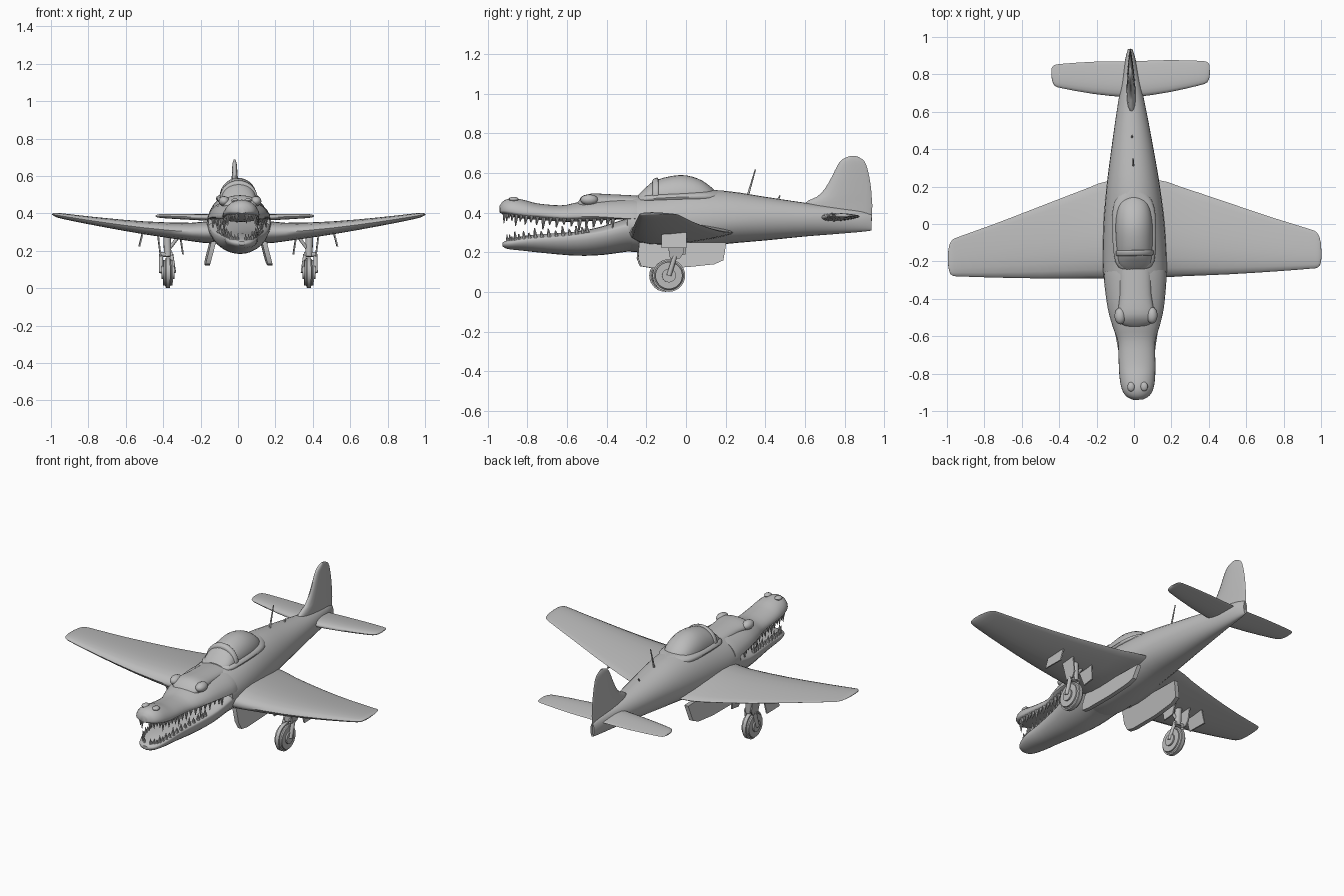
import bpy, bmesh, math
from mathutils import Vector, Matrix

cube = bpy.data.objects.get("Cube")
if cube:
    bpy.data.objects.remove(cube)

YAW = 0.022  # the whole aircraft sits slightly turned
grey = bpy.data.materials.new("plain_grey")
grey.use_nodes = True
grey.diffuse_color = (0.5, 0.5, 0.5, 1)
grey.node_tree.nodes["Principled BSDF"].inputs["Base Color"].default_value = (0.5, 0.5, 0.5, 1)


def finish(name, bm, angle=40):
    """Turn a bmesh into a smooth shaded object."""
    bmesh.ops.recalc_face_normals(bm, faces=bm.faces)
    mesh = bpy.data.meshes.new(name)
    bm.to_mesh(mesh)
    bm.free()
    obj = bpy.data.objects.new(name, mesh)
    bpy.context.collection.objects.link(obj)
    mesh.materials.append(grey)
    obj.rotation_euler.z = YAW
    bpy.ops.object.select_all(action='DESELECT')
    obj.select_set(True)
    bpy.context.view_layer.objects.active = obj
    bpy.ops.object.shade_smooth_by_angle(angle=math.radians(angle))
    return obj


def refine(stations, n=3):
    """Catmull-Rom interpolation between stations."""
    pts = [stations[0]] + list(stations) + [stations[-1]]
    out = []
    for a, b, c, d in zip(pts, pts[1:], pts[2:], pts[3:]):
        for k in range(n):
            t = k / n
            out.append([q + t / 2 * (r - p + t * (2*p - 5*q + 4*r - s + t * (3*q - p - 3*r + s)))
                        for p, q, r, s in zip(a, b, c, d)])
    return out + [list(stations[-1])]


def skin(name, rings, angle=40):
    bm = bmesh.new()
    loops = [[bm.verts.new(p) for p in ring] for ring in rings]
    n = len(loops[0])
    for a, b in zip(loops, loops[1:]):
        for i in range(n):
            j = (i + 1) % n
            bm.faces.new((a[i], a[j], b[j], b[i]))
    bm.faces.new(loops[0])
    bm.faces.new(loops[-1])
    return finish(name, bm, angle)


def hull(name, stations, sides=28):
    """Stations: y, half width, top, widest height, bottom."""
    rings = []
    for y, w, top, mid, low in refine(stations):
        ring = []
        for i in range(sides):
            a = math.tau * i / sides
            s = math.sin(a)
            ring.append((w * math.cos(a), y, mid + s * (top - mid if s > 0 else mid - low)))
        rings.append(ring)
    return skin(name, rings)


def foil(name, stations, upright=False, sides=20):
    """Stations: span, leading y, trailing y, offset, thickness."""
    rings = []
    for span, lead, trail, off, thick in refine(stations, 2):
        ring = []
        for i in range(sides):
            a = math.tau * i / sides
            c = (1 - math.cos(a)) / 2
            h = off + thick * math.sin(a) * (0.72 - 0.5 * c)
            y = lead + (trail - lead) * c
            ring.append((h, y, span) if upright else (span, y, h))
        rings.append(ring)
    return skin(name, rings, 60)


def both(half):
    """Mirror half-span stations across the centre."""
    return [(-s[0],) + s[1:] for s in reversed(half)] + half


def rod(bm, a, b, r1, r2=None, seg=10):
    a, b = Vector(a), Vector(b)
    d = b - a
    m = Matrix.Translation((a + b) / 2) @ d.to_track_quat('Z', 'Y').to_matrix().to_4x4()
    bmesh.ops.create_cone(bm, cap_ends=True, segments=seg, radius1=r1,
                          radius2=r1 if r2 is None else r2, depth=d.length, matrix=m)


def plate(name, outline, top_x, low_x, thick):
    """Upright y-z outline leaning from low_x (bottom) to top_x (top)."""
    zs = [z for _, z in outline]
    lo, hi = min(zs), max(zs)
    rings = [[(low_x + (top_x - low_x) * (z - lo) / (hi - lo) + o, y, z) for y, z in outline]
             for o in (-thick / 2, thick / 2)]
    return skin(name, rings, 30)


# Fuselage, upper and lower jaws
hull("fuselage", [
    (-.3, .166, .478, .34, .205), (-.2, .172, .49, .34, .2), (0, .163, .515, .35, .215),
    (.2, .143, .51, .36, .242), (.4, .113, .48, .37, .26), (.6, .08, .45, .37, .28),
    (.75, .052, .43, .37, .292), (.88, .028, .41, .36, .303), (.935, .012, .39, .35, .31)])
hull("upper_jaw", [
    (-.94, .025, .435, .41, .4), (-.92, .062, .46, .41, .392), (-.88, .085, .473, .405, .38),
    (-.82, .095, .465, .395, .37), (-.75, .098, .447, .39, .364), (-.63, .1, .437, .38, .355),
    (-.55, .125, .452, .38, .355), (-.45, .15, .47, .38, .36), (-.3, .167, .477, .37, .365),
    (-.25, .165, .478, .37, .35)])
hull("lower_jaw", [
    (-.925, .02, .25, .24, .23), (-.9, .056, .262, .245, .217), (-.82, .084, .282, .258, .208),
    (-.7, .095, .294, .268, .195), (-.55, .12, .305, .28, .183), (-.42, .148, .332, .3, .187),
    (-.3, .165, .37, .33, .203), (-.25, .166, .37, .33, .205)])

# Raised brow behind the snout, with eyes and nostrils
hull("brow", [
    (-.55, .05, .45, .43, .4), (-.525, .085, .475, .45, .4), (-.48, .098, .496, .455, .4),
    (-.38, .085, .493, .455, .4), (-.22, .085, .485, .45, .4)])
for s, side in ((1, "left"), (-1, "right")):
    for part, pos, size in (("eye", (s * .085, -.49, .465), (.03, .045, .027)),
                            ("nostril", (s * .035, -.87, .468), (.02, .025, .012))):
        bm = bmesh.new()
        bmesh.ops.create_uvsphere(bm, u_segments=14, v_segments=8, radius=1,
                                  matrix=Matrix.Translation(pos) @ Matrix.Diagonal((*size, 1)))
        finish(f"{side}_{part}", bm)

# Canopy with its frame hoop
hull("canopy", [
    (-.24, .06, .49, .47, .45), (-.21, .085, .52, .475, .45), (-.15, .094, .565, .48, .45),
    (-.03, .1, .59, .485, .45), (.06, .092, .572, .485, .45), (.12, .07, .535, .48, .45),
    (.15, .03, .505, .47, .45)])
hull("canopy_frame", [
    (-.17, .093, .558, .48, .45), (-.165, .1, .57, .48, .45),
    (-.145, .101, .577, .48, .45), (-.14, .094, .57, .48, .45)])
hull("canopy_sill", [
    (-.25, .05, .48, .46, .44), (-.2, .105, .5, .47, .44), (0, .118, .512, .48, .44),
    (.12, .1, .515, .48, .44), (.2, .04, .51, .47, .44)])

# Wings, tailplane and fin
foil("wings", both([
    (.12, -.29, .235, .3, .12), (.25, -.285, .195, .3, .095), (.5, -.28, .105, .322, .067),
    (.75, -.27, .015, .355, .045), (.93, -.26, -.045, .383, .03), (.975, -.255, -.065, .391, .022),
    (.992, -.235, -.1, .394, .012), (.998, -.2, -.14, .395, .004)]))
foil("tailplane", both([
    (.04, .68, .87, .377, .04), (.2, .7, .872, .38, .032), (.36, .732, .865, .385, .024),
    (.41, .75, .858, .386, .016), (.423, .79, .84, .386, .006)]))
foil("tail_fin", [
    (.31, .8, .934, 0, .03), (.37, .65, .938, 0, .045), (.44, .59, .94, 0, .045),
    (.48, .66, .937, 0, .04), (.52, .7, .934, 0, .036), (.58, .735, .925, 0, .032),
    (.64, .765, .91, 0, .026), (.67, .79, .89, 0, .02), (.687, .83, .855, 0, .008)], True)

# Radio masts
bm = bmesh.new()
rod(bm, (.003, .31, .48), (.003, .35, .618), .006, .003)
rod(bm, (0, .46, .46), (0, .475, .487), .006, .003)
finish("radio_masts", bm)


# Teeth follow the jaw edges and round the snout
def teeth(name, edge, direction, lengths):
    bm = bmesh.new()
    pts = refine(edge, 4)
    for s in (-1, 1):
        for i, (x, y, z) in enumerate(pts):
            size = lengths[i % len(lengths)]
            rod(bm, (s * x, y, z - direction * .012),
                (s * x * 1.02, y - .004, z + direction * size), .011, .001, 7)
    finish(name, bm)


teeth("upper_teeth", [(.025, -.915, .396), (.066, -.875, .387), (.083, -.78, .37),
                      (.09, -.65, .36), (.115, -.5, .358), (.14, -.37, .365)], -1,
      (.05, .024, .035, .02, .028))
teeth("lower_teeth", [(.02, -.9, .253), (.055, -.86, .268), (.076, -.76, .285),
                      (.09, -.62, .295), (.115, -.5, .312)], 1, (.038, .02, .03, .018))

# Undercarriage
for s, side in ((1, "left"), (-1, "right")):
    wx, wy, wz = s * .377, -.095, .083
    bm = bmesh.new()
    rod(bm, (wx - .025, wy, wz), (wx + .025, wy, wz), .082, seg=32)
    rims = [e for e in bm.edges if abs(e.verts[0].co.x - e.verts[1].co.x) < .001]
    bmesh.ops.bevel(bm, geom=rims, offset=.014, segments=3, affect='EDGES')
    finish(f"{side}_wheel", bm)

    bm = bmesh.new()
    rod(bm, (wx - .034, wy, wz), (wx + .034, wy, wz), .035, seg=16)
    rod(bm, (wx + s * .036, wy, wz), (wx + s * .036, wy + .03, .18), .012)
    rod(bm, (wx - s * .034, wy, wz), (wx - s * .02, wy + .03, .18), .01)
    rod(bm, (wx - s * .025, wy + .03, .18), (wx + s * .04, wy + .03, .18), .014)
    rod(bm, (wx, wy + .03, .17), (wx + s * .005, wy + .035, .31), .02)
    rod(bm, (wx, wy + .03, .2), (wx - s * .075, wy + .02, .3), .009)
    finish(f"{side}_gear_leg", bm)

    plate(f"{side}_leg_cover", [(-.11, .29), (-.02, .29), (-.02, .2), (-.04, .17), (-.09, .17)],
          s * .43, s * .415, .008)
    plate(f"{side}_outer_door", [(-.135, .3), (-.01, .3), (-.01, .222), (-.135, .222)],
          s * .51, s * .53, .008)
    plate(f"{side}_inner_door", [(-.11, .28), (0, .28), (-.01, .19), (-.08, .18)],
          s * .31, s * .295, .008)
    plate(f"{side}_belly_door", [(-.24, .25), (-.245, .17), (-.23, .13), (-.18, .122), (0, .125),
                                 (.14, .14), (.185, .16), (.2, .25)], s * .135, s * .168, .026)
